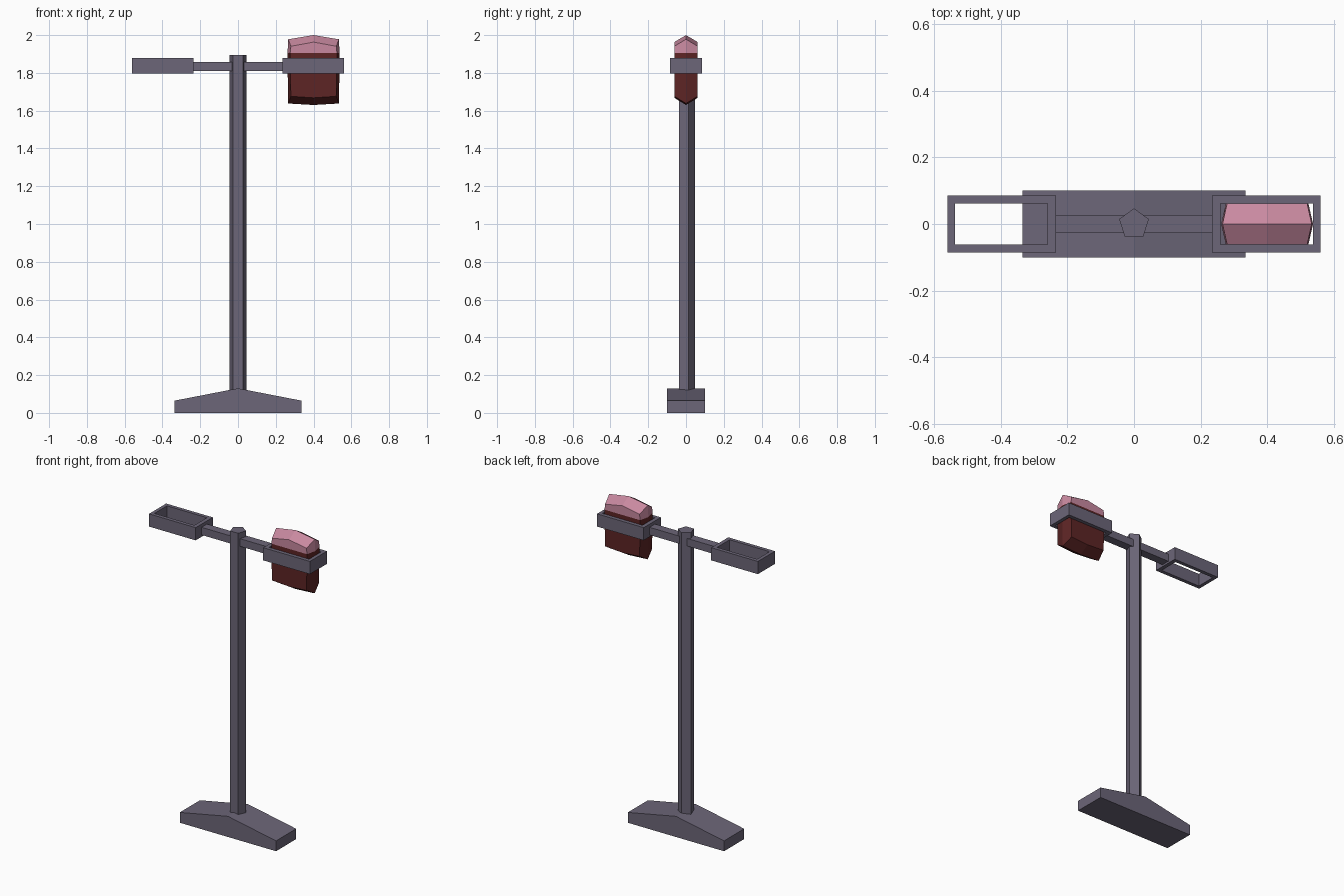
import bpy
import bmesh
import math

if "Cube" in bpy.data.objects:
    bpy.data.objects.remove(bpy.data.objects["Cube"])


def material(name, rgb):
    m = bpy.data.materials.new(name)
    m.diffuse_color = (*rgb, 1)
    m.use_nodes = True
    m.node_tree.nodes["Principled BSDF"].inputs["Base Color"].default_value = m.diffuse_color
    return m


METAL = material("purple grey metal", (0.15, 0.133, 0.188))
PINK = material("dusty pink", (0.58, 0.25, 0.35))
MAROON = material("dark maroon", (0.11, 0.018, 0.018))


def build(name, verts, faces, mats, mirror=False):
    bm = bmesh.new()
    vs = [bm.verts.new(v) for v in verts]
    for f in faces:
        bm.faces.new([vs[i] for i in f])
    bmesh.ops.recalc_face_normals(bm, faces=bm.faces)
    me = bpy.data.meshes.new(name)
    bm.to_mesh(me)
    bm.free()
    for m in mats:
        me.materials.append(m)
    ob = bpy.data.objects.new(name, me)
    bpy.context.collection.objects.link(ob)
    if mirror:
        mod = ob.modifiers.new("both sides", 'MIRROR')
        mod.use_mirror_merge = False
    return ob


def prism(name, low, high, mirror=False):
    """Closed solid between two matching outlines."""
    n = len(low)
    faces = [(i, (i + 1) % n, n + (i + 1) % n, n + i) for i in range(n)]
    faces += [tuple(range(n)), tuple(range(n, 2 * n))]
    return build(name, low + high, faces, [METAL], mirror)


# Foot: gabled profile pushed through the depth
profile = [(-0.335, 0), (0.335, 0), (0.335, 0.065), (0, 0.13), (-0.335, 0.065)]
prism("foot", [(x, -0.1, z) for x, z in profile], [(x, 0.1, z) for x, z in profile])

# Five-sided post with a flat side to the front
penta = [(0.047 * math.sin(i * math.tau / 5), 0.047 * math.cos(i * math.tau / 5)) for i in range(5)]
prism("post", [(x, y, 0.09) for x, y in penta], [(x, y, 1.895) for x, y in penta])


def rect(x0, x1, w, z):
    return [(x0, -w, z), (x1, -w, z), (x1, w, z), (x0, w, z)]


# Cross arms, mirrored
prism("arms", rect(0.02, 0.245, 0.027, 1.81), rect(0.02, 0.245, 0.027, 1.858), True)

# Open lantern holders, mirrored
loops = [rect(0.235, 0.56, 0.085, 1.798), rect(0.235, 0.56, 0.085, 1.878),
         rect(0.26, 0.538, 0.062, 1.878), rect(0.26, 0.538, 0.062, 1.798)]
faces = []
for k in range(4):
    for i in range(4):
        j, n = (i + 1) % 4, (k + 1) % 4
        faces.append((k * 4 + i, k * 4 + j, n * 4 + j, n * 4 + i))
build("holders", sum(loops, []), faces, [METAL], True)

# Lantern: stacked six-sided outlines closed by a bent gable above and below
OUTLINE = [(-1, -1), (0, -1), (1, -1), (1, 0), (1, 1), (0, 1), (-1, 1), (-1, 0)]


def layer(z_side, z_ridge, half, sag):
    """sag is the height change from the middle to the ends."""
    pts = []
    for i, j in OUTLINE:
        reach = half if j == 0 else half - 0.014
        z = (z_ridge if j == 0 else z_side) + sag * abs(i)
        pts.append((0.4 + i * reach, j * 0.062, z))
    return pts


layers = [layer(1.668, 1.63, 0.134, 0.008), layer(1.85, 1.85, 0.138, 0),
          layer(1.905, 1.905, 0.138, 0), layer(1.963, 2.0, 0.134, -0.022)]
verts = sum(layers, []) + [(0.4, 0, 1.63), (0.4, 0, 2.0)]
faces = []
for k in range(3):
    for i in range(8):
        j = (i + 1) % 8
        faces.append((k * 8 + i, k * 8 + j, k * 8 + 8 + j, k * 8 + 8 + i))
for start, centre in ((0, 32), (24, 33)):
    for a, b, c in ((7, 0, 1), (1, 2, 3), (3, 4, 5), (5, 6, 7)):
        faces.append((start + a, start + b, start + c, centre))
lantern = build("lantern", verts, faces, [MAROON, PINK])
for p in lantern.data.polygons:
    p.material_index = 1 if p.center.z > 1.905 else 0
